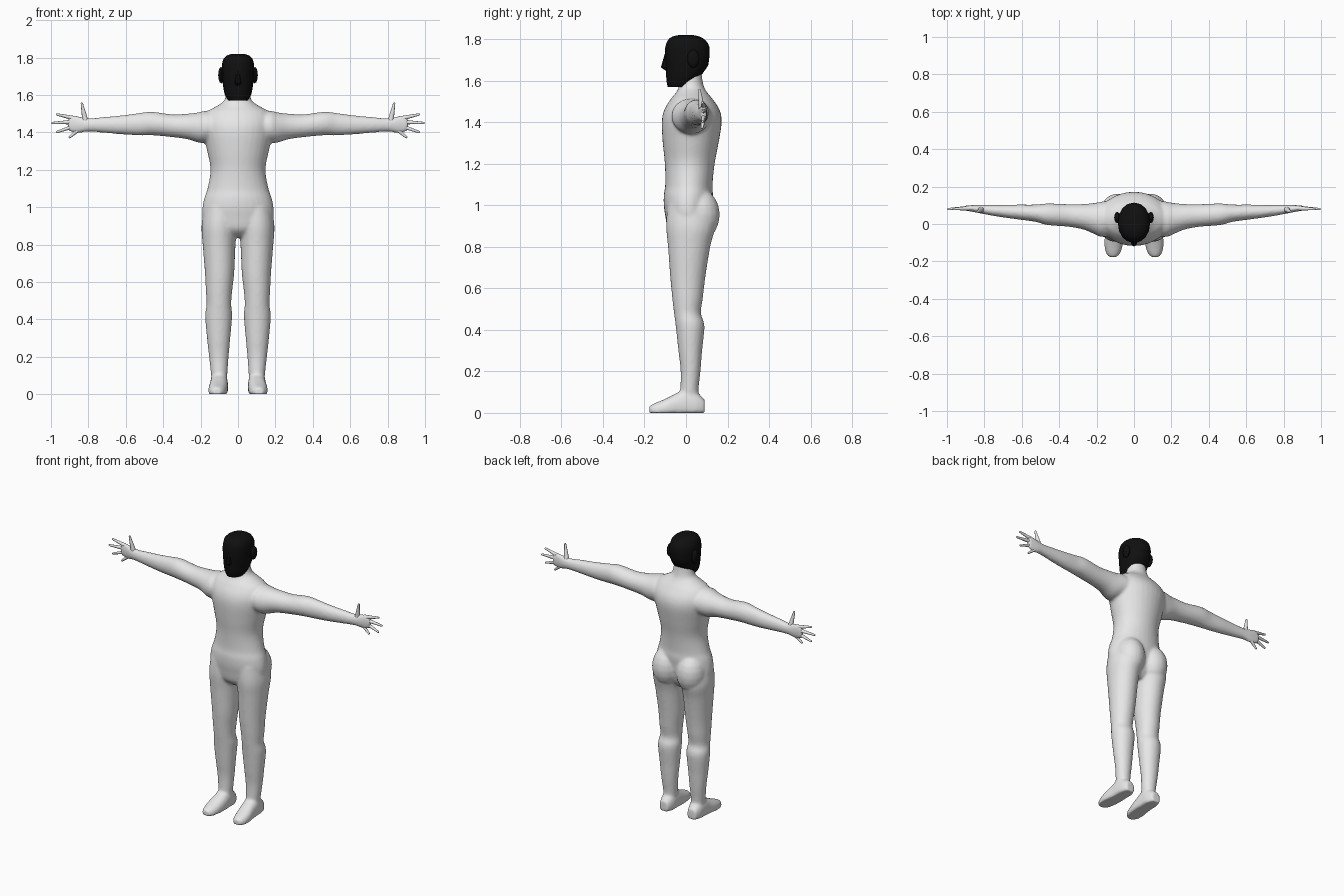
import bpy, bmesh, math
from mathutils import Vector, Matrix

cube = bpy.data.objects.get("Cube")
if cube:
    bpy.data.objects.remove(cube, do_unlink=True)


def material(name, value):
    m = bpy.data.materials.new(name)
    m.use_nodes = True
    colour = (value, value, value, 1)
    m.diffuse_color = colour
    bsdf = next(n for n in m.node_tree.nodes if n.type == 'BSDF_PRINCIPLED')
    bsdf.inputs["Base Color"].default_value = colour
    return m


grey = material("light_grey", 0.8)
black = material("black", 0.005)


def refine(rows, steps):
    """Catmull-Rom interpolation between cross-section rows."""
    out = []
    last = len(rows) - 1
    for i in range(last):
        quad = [rows[max(0, min(last, i + k))] for k in (-1, 0, 1, 2)]
        for s in range(steps):
            t = s / steps
            out.append([b + 0.5 * t * (c - a + t * (2*a - 5*b + 4*c - d + t * (3*(b - c) + d - a)))
                        for a, b, c, d in zip(*quad)])
    return out + [list(rows[-1])]


def loft(bm, axis, rows, sides=24, steps=4, power=1.0, mirror=False):
    """Skin rows of (position, low, high, low, high) bounds along an axis."""
    place = {'x': lambda p, a, b: (p, a, b),
             'y': lambda p, a, b: (a, p, b),
             'z': lambda p, a, b: (a, b, p)}[axis]
    flip = -1 if mirror else 1
    rings = []
    for p, a0, a1, b0, b1 in refine(rows, steps):
        ring = []
        for i in range(sides):
            t = math.tau * i / sides
            c, s = math.cos(t), math.sin(t)
            c = math.copysign(abs(c) ** power, c)
            s = math.copysign(abs(s) ** power, s)
            x, y, z = place(p, (a0 + a1) / 2 + c * (a1 - a0) / 2,
                            (b0 + b1) / 2 + s * (b1 - b0) / 2)
            ring.append(bm.verts.new((flip * x, y, max(z, 0))))
        rings.append(ring)
    for r, q in zip(rings, rings[1:]):
        for i in range(sides):
            j = (i + 1) % sides
            bm.faces.new((r[i], r[j], q[j], q[i]))
    bm.faces.new(rings[0])
    bm.faces.new(rings[-1])


def ball(bm, centre, size, segments=20):
    m = Matrix.Translation(centre) @ Matrix.Diagonal((*size, 1))
    bmesh.ops.create_uvsphere(bm, u_segments=segments, v_segments=segments // 2, radius=1, matrix=m)


def taper(bm, a, b, r1, r2):
    a, b = Vector(a), Vector(b)
    turn = (b - a).to_track_quat('Z', 'Y').to_matrix().to_4x4()
    bmesh.ops.create_cone(bm, cap_ends=True, segments=10, radius1=r1, radius2=r2,
                          depth=(b - a).length, matrix=Matrix.Translation((a + b) / 2) @ turn)


def finish(bm, name, mat, angle=None):
    bmesh.ops.recalc_face_normals(bm, faces=bm.faces)
    mesh = bpy.data.meshes.new(name)
    bm.to_mesh(mesh)
    bm.free()
    mesh.materials.append(mat)
    ob = bpy.data.objects.new(name, mesh)
    bpy.context.collection.objects.link(ob)
    bpy.ops.object.select_all(action='DESELECT')
    ob.select_set(True)
    bpy.context.view_layer.objects.active = ob
    if angle:
        bpy.ops.object.shade_smooth_by_angle(angle=math.radians(angle))
    return ob


# Torso and neck: height, half width, front, back
torso = [(.84, .10, -.04, .07), (.88, .165, -.085, .10), (.95, .19, -.10, .12),
         (1.0, .19, -.107, .125), (1.05, .18, -.107, .13), (1.1, .163, -.10, .128),
         (1.2, .147, -.102, .138), (1.3, .165, -.112, .157), (1.4, .188, -.117, .172),
         (1.46, .19, -.105, .162), (1.51, .165, -.075, .13), (1.54, .115, -.05, .105),
         (1.57, .074, -.035, .087), (1.62, .062, -.03, .077), (1.66, .06, -.03, .075)]
# Leg: height, inner, outer, front, back
leg = [(.03, .06, .14, -.03, .07), (.1, .057, .144, -.028, .06), (.2, .05, .155, -.026, .07),
       (.3, .041, .166, -.037, .078), (.42, .031, .176, -.05, .089), (.48, .036, .168, -.058, .072),
       (.55, .031, .172, -.066, .081), (.65, .02, .177, -.076, .093), (.8, .013, .189, -.087, .117),
       (.9, .004, .195, -.096, .14), (1.0, .0, .18, -.09, .12)]
# Foot: depth, inner, outer, sole, top
foot = [(-.176, .09, .136, -.02, .035), (-.15, .07, .152, -.03, .047), (-.1, .058, .159, -.03, .068),
        (-.04, .053, .152, -.03, .098), (0, .053, .15, -.03, .115), (.05, .056, .146, -.03, .1),
        (.09, .072, .132, -.01, .065)]
# Arm and palm: distance out, front, back, bottom, top
arm = [(.1, -.06, .13, 1.36, 1.5), (.17, -.07, .12, 1.345, 1.515), (.21, -.055, .113, 1.345, 1.507),
       (.27, -.03, .107, 1.363, 1.5), (.35, -.015, .106, 1.374, 1.496), (.46, -.006, .11, 1.384, 1.51),
       (.53, .012, .104, 1.384, 1.503), (.62, .024, .104, 1.389, 1.491), (.72, .038, .102, 1.398, 1.482),
       (.8, .052, .102, 1.404, 1.475), (.84, .06, .102, 1.398, 1.484), (.88, .068, .1, 1.398, 1.492),
       (.91, .072, .098, 1.408, 1.485)]

# Body blended into one smooth skin
bm = bmesh.new()
loft(bm, 'z', [(z, -w, w, f, b) for z, w, f, b in torso], sides=32)
for mirror in (False, True):
    loft(bm, 'z', leg, mirror=mirror)
    loft(bm, 'y', foot, power=.85, mirror=mirror)
    loft(bm, 'x', arm, mirror=mirror)
    side = -1 if mirror else 1
    ball(bm, (side * .088, .065, .955), (.092, .098, .125))
body = finish(bm, "body", grey)
remesh = body.modifiers.new("blend", 'REMESH')
remesh.mode = 'VOXEL'
remesh.voxel_size = .008
remesh.use_smooth_shade = True
relax = body.modifiers.new("relax", 'SMOOTH')
relax.factor = .5
relax.iterations = 8

# Fingers and thumbs: root, tip, root radius
fingers = [((.815, .078, 1.455), (.835, .065, 1.555), .017),
           ((.885, .084, 1.477), (.968, .08, 1.496), .012),
           ((.89, .085, 1.455), (.993, .08, 1.45), .012),
           ((.885, .085, 1.43), (.967, .08, 1.402), .011),
           ((.855, .083, 1.412), (.9, .078, 1.374), .011)]
for side, label in ((1, "left"), (-1, "right")):
    bm = bmesh.new()
    for root, tip, r in fingers:
        a, b = ((side * p[0], p[1], p[2]) for p in (root, tip))
        taper(bm, a, b, r, .006)
        ball(bm, b, (.006, .006, .006), 10)
    finish(bm, label + "_fingers", grey, 50)

# Head: height, half width, front, back
head = [(1.57, .05, -.088, .045), (1.6, .07, -.094, .08), (1.65, .08, -.097, .102),
        (1.7, .085, -.1, .111), (1.76, .086, -.1, .114), (1.795, .076, -.088, .094),
        (1.813, .055, -.065, .065), (1.82, .03, -.035, .035)]
bm = bmesh.new()
loft(bm, 'z', [(z, -w, w, f, b) for z, w, f, b in head], sides=16, steps=2, power=.95)
for v in bm.verts:  # raised nape
    v.co.z += .55 * max(0, v.co.y) * max(0, min(1, (1.68 - v.co.z) / .1))
finish(bm, "head", black, 30)

# Nose
bm = bmesh.new()
loft(bm, 'z', [(1.65, -.012, .012, -.1, -.07), (1.665, -.018, .018, -.121, -.07),
               (1.735, -.008, .008, -.101, -.07)], sides=8, steps=1)
finish(bm, "nose", black, 30)

# Ears
for side, label in ((1, "left"), (-1, "right")):
    bm = bmesh.new()
    ball(bm, (side * .09, .035, 1.706), (.016, .03, .044), 12)
    finish(bm, label + "_ear", black, 40)
